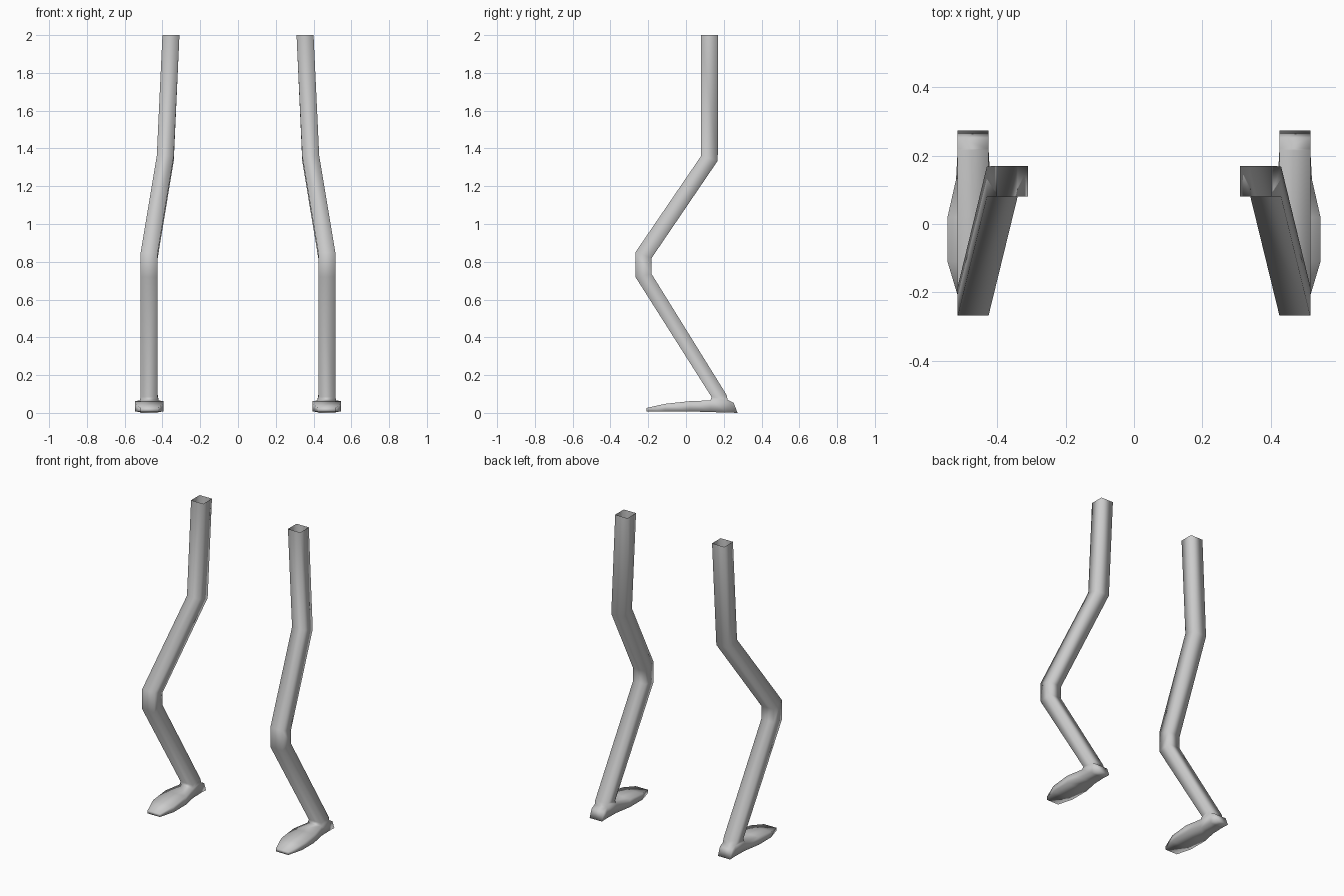
import bpy, bmesh

cube = bpy.data.objects.get("Cube")
if cube:
    bpy.data.objects.remove(cube)

grey = bpy.data.materials.new("light_grey")
grey.use_nodes = True
colour = (0.6, 0.6, 0.6, 1)
grey.diffuse_color = colour
grey.node_tree.nodes["Principled BSDF"].inputs["Base Color"].default_value = colour

HALF = 0.045    # half width of the square leg tube
FOOT_X = 0.47

# Leg rings: centre x, front (y, z), back (y, z)
LEG = [
    (0.355, (0.08, 2.0), (0.17, 2.0)),
    (0.385, (0.08, 1.36), (0.168, 1.335)),
    (FOOT_X, (-0.268, 0.85), (-0.182, 0.82)),
    (FOOT_X, (-0.268, 0.72), (-0.182, 0.735)),
    (FOOT_X, (0.135, 0.085), (0.215, 0.095)),
]

# Foot sections from toe to heel: y at top, y at bottom, half width, bottom z, top z
FOOT = [
    (-0.21, -0.21, 0.045, 0.006, 0.026),
    (-0.11, -0.11, 0.075, 0.008, 0.048),
    (0.02, 0.02, 0.075, 0.008, 0.062),
    (0.13, 0.13, 0.05, 0.004, 0.066),
    (0.22, 0.22, 0.045, 0.002, 0.07),
    (0.252, 0.273, 0.045, 0.0, 0.054),
]
ANKLE = 3       # foot span whose top opens into the leg


def build_leg(name, side):
    bm = bmesh.new()

    def vert(x, y, z):
        return bm.verts.new((side * x, y, z))

    # Square tube, open at the top
    rings = []
    for x, (fy, fz), (by, bz) in LEG:
        rings.append([vert(x - HALF, fy, fz), vert(x + HALF, fy, fz),
                      vert(x + HALF, by, bz), vert(x - HALF, by, bz)])

    # Foot cross-sections: top inner, top outer, bottom outer, bottom inner
    sections = []
    for ty, by, w, z0, z1 in FOOT:
        sections.append([vert(FOOT_X - w, ty, z1), vert(FOOT_X + w, ty, z1),
                         vert(FOOT_X + w, by, z0), vert(FOOT_X - w, by, z0)])

    # The leg ends on the top of the ankle span
    a, b = sections[ANKLE], sections[ANKLE + 1]
    rings.append([a[0], a[1], b[1], b[0]])

    def bridge(r, s, skip=None):
        for i in range(4):
            if i != skip:
                j = (i + 1) % 4
                bm.faces.new((r[i], r[j], s[j], s[i]))

    for r, s in zip(rings, rings[1:]):
        bridge(r, s)
    for k, (r, s) in enumerate(zip(sections, sections[1:])):
        bridge(r, s, 0 if k == ANKLE else None)
    bm.faces.new(sections[0])
    bm.faces.new(sections[-1])

    bmesh.ops.recalc_face_normals(bm, faces=bm.faces)
    for f in bm.faces:
        f.smooth = True
    mesh = bpy.data.meshes.new(name)
    bm.to_mesh(mesh)
    bm.free()
    mesh.materials.append(grey)
    bpy.context.collection.objects.link(bpy.data.objects.new(name, mesh))


build_leg("left_leg", 1)
build_leg("right_leg", -1)
